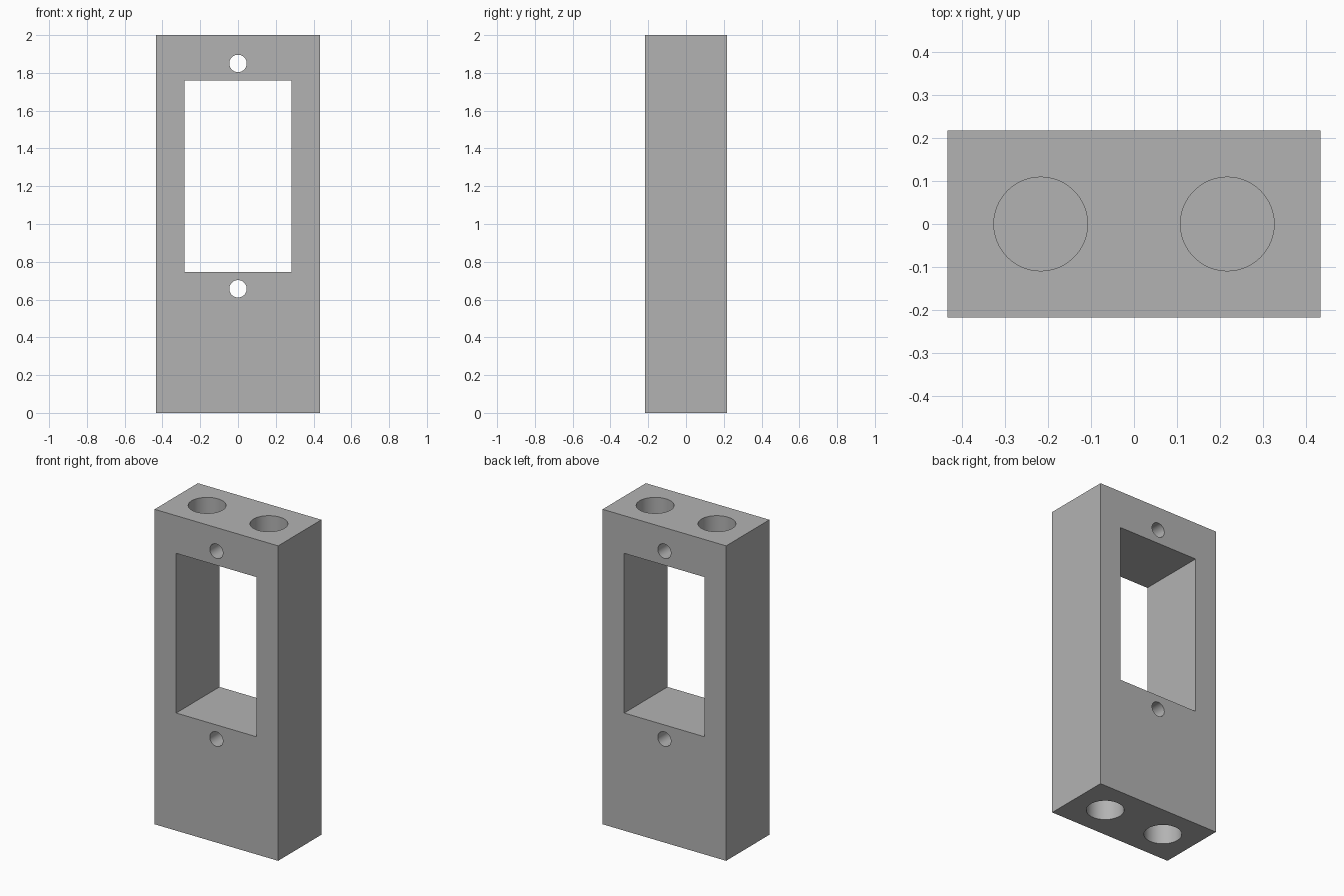
import bpy
import math

old = bpy.data.objects.get("Cube")
if old:
    bpy.data.objects.remove(old, do_unlink=True)

WIDTH, DEPTH, HEIGHT = 0.868, 0.434, 2.0
SOCKET_RADIUS, SOCKET_DEPTH, SOCKET_X = 0.109, 0.17, 0.217

grey = bpy.data.materials.new("plain grey")
grey.use_nodes = True
colour = (0.45, 0.45, 0.45, 1)
grey.diffuse_color = colour
grey.node_tree.nodes["Principled BSDF"].inputs["Base Color"].default_value = colour


def box(name, size, centre):
    bpy.ops.mesh.primitive_cube_add(size=1, location=centre)
    obj = bpy.context.object
    obj.name = name
    obj.scale = size
    bpy.ops.object.transform_apply(location=True, rotation=True, scale=True)
    obj.data.materials.append(grey)
    return obj


def cylinder(name, radius, length, centre, tilt=0):
    bpy.ops.mesh.primitive_cylinder_add(vertices=64, radius=radius, depth=length,
                                        location=centre, rotation=(tilt, 0, 0))
    obj = bpy.context.object
    obj.name = name
    bpy.ops.object.transform_apply(location=True, rotation=True, scale=True)
    obj.data.materials.append(grey)
    return obj


# Solid block
body = box("mounting_block", (WIDTH, DEPTH, HEIGHT), (0, 0, HEIGHT / 2))

# Window through the block
cutters = [box("window_cutter", (0.564, 1, 1.014), (0, 0, 1.254))]

# Screw holes above and below the window
for name, z in (("upper", 1.85), ("lower", 0.657)):
    cutters.append(cylinder(name + "_screw_cutter", 0.046, 1, (0, 0, z), math.pi / 2))

# Blind round sockets in the top and bottom ends
for end, z in (("top", HEIGHT), ("bottom", 0)):
    for side, x in (("left", SOCKET_X), ("right", -SOCKET_X)):
        cutters.append(cylinder(f"{end}_{side}_socket_cutter", SOCKET_RADIUS,
                                2 * SOCKET_DEPTH, (x, 0, z)))

# Cut everything out of the block
bpy.ops.object.select_all(action="DESELECT")
body.select_set(True)
bpy.context.view_layer.objects.active = body
for cutter in cutters:
    cut = body.modifiers.new(cutter.name, "BOOLEAN")
    cut.operation = "DIFFERENCE"
    cut.solver = "EXACT"
    cut.object = cutter
    bpy.ops.object.modifier_apply(modifier=cut.name)
for cutter in cutters:
    bpy.data.objects.remove(cutter, do_unlink=True)

bpy.ops.object.shade_smooth_by_angle(angle=math.radians(30))
